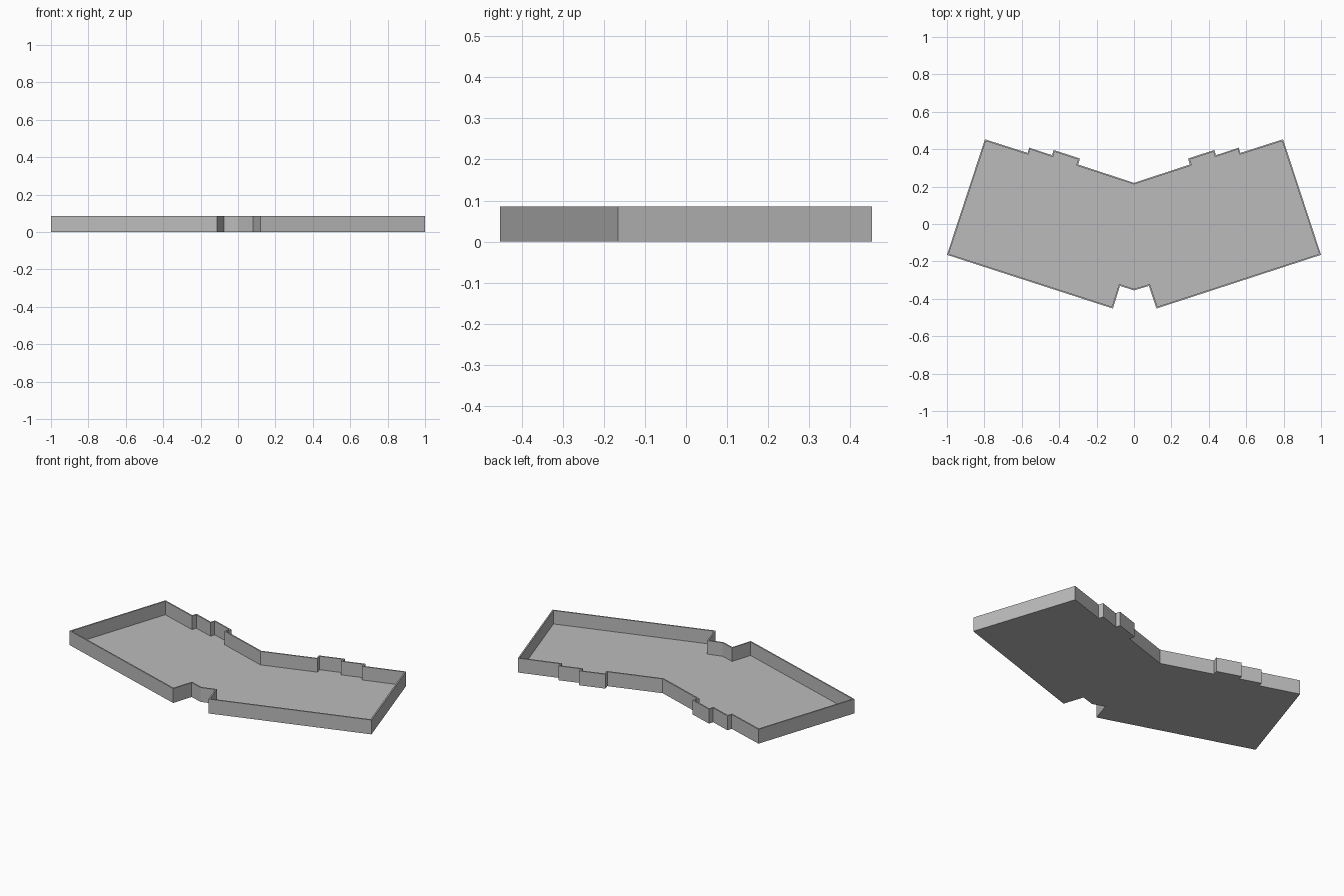
import bpy
import bmesh

cube = bpy.data.objects.get("Cube")
if cube:
    bpy.data.objects.remove(cube)

HEIGHT, WALL, FLOOR = 0.086, 0.008, 0.005

grey = bpy.data.materials.new("plain_grey")
grey.use_nodes = True
colour = (0.5, 0.5, 0.5, 1)
grey.diffuse_color = colour
grey.node_tree.nodes["Principled BSDF"].inputs["Base Color"].default_value = colour

# Half outline from the front notch round to the back centre
half = [(0.12, -0.452), (1.0, -0.165), (0.797, 0.453),
        (0.569, 0.38), (0.56, 0.408), (0.438, 0.368), (0.43, 0.396),
        (0.289, 0.35), (0.299, 0.318)]
mirrored = [(-x, y) for x, y in reversed(half)]
mirrored[-1] = (-0.113, -0.452)
notch = [(-0.075, -0.331), (0, -0.355), (0.08, -0.331)]
outline = half + [(0, 0.22)] + mirrored + notch

# Solid slab
bm = bmesh.new()
base = bm.faces.new([bm.verts.new((x, y, 0)) for x, y in outline])
ring = bmesh.ops.extrude_face_region(bm, geom=[base], use_keep_orig=True)["geom"]
bmesh.ops.translate(bm, vec=(0, 0, HEIGHT),
                    verts=[v for v in ring if isinstance(v, bmesh.types.BMVert)])
bmesh.ops.recalc_face_normals(bm, faces=bm.faces)
top = next(f for f in bm.faces if f.calc_center_median().z > HEIGHT * 0.99)

# Thin rim, then sink the inside down to the floor
bmesh.ops.inset_region(bm, faces=[top], thickness=WALL, use_even_offset=True)
floor = bmesh.ops.extrude_discrete_faces(bm, faces=[top])["faces"][0]
bmesh.ops.translate(bm, vec=(0, 0, FLOOR - HEIGHT), verts=floor.verts)
bmesh.ops.recalc_face_normals(bm, faces=bm.faces)

mesh = bpy.data.meshes.new("angled_tray")
bm.to_mesh(mesh)
bm.free()
mesh.materials.append(grey)
tray = bpy.data.objects.new("angled_tray", mesh)
bpy.context.collection.objects.link(tray)
